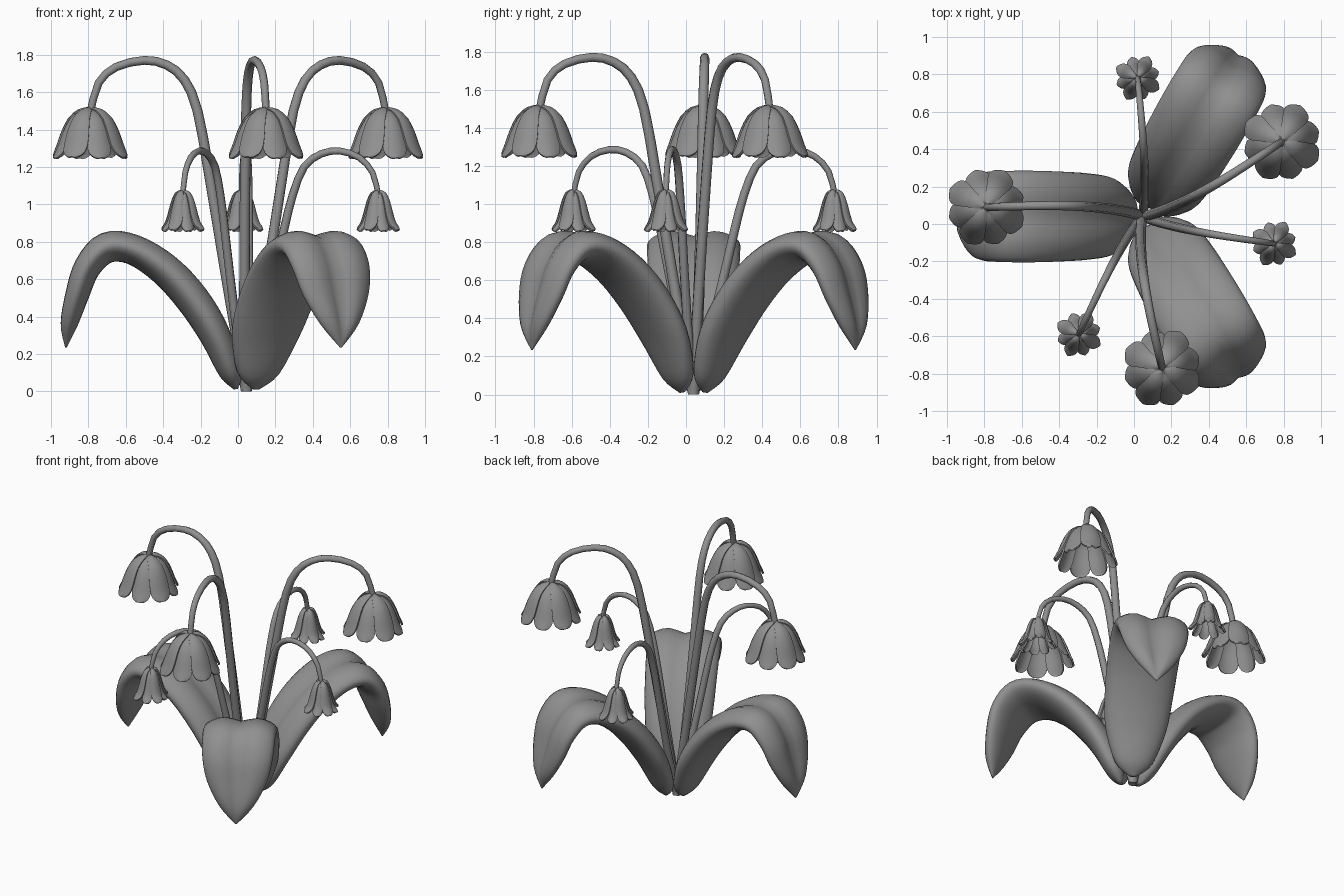
import bpy, math
from mathutils import Vector

if "Cube" in bpy.data.objects:
    bpy.data.objects.remove(bpy.data.objects["Cube"])

GREY = bpy.data.materials.new("dark_grey")
GREY.diffuse_color = (0.28, 0.28, 0.28, 1)
GREY.use_nodes = True
GREY.node_tree.nodes["Principled BSDF"].inputs["Base Color"].default_value = GREY.diffuse_color


def smooth_path(pts, n):
    """Catmull-Rom resampling of tuples of any length."""
    P = [pts[0]] + list(pts) + [pts[-1]]
    out = []
    for i in range(1, len(P) - 2):
        for k in range(n):
            t = k / n
            out.append([0.5 * (2 * b + (c - a) * t + (2 * a - 5 * b + 4 * c - d) * t * t
                               + (3 * b - a - 3 * c + d) * t ** 3)
                        for a, b, c, d in zip(P[i - 1], P[i], P[i + 1], P[i + 2])])
    return out + [list(pts[-1])]


def make_mesh(name, verts, faces, angle=50):
    me = bpy.data.meshes.new(name)
    me.from_pydata(verts, [], faces)
    me.materials.append(GREY)
    ob = bpy.data.objects.new(name, me)
    bpy.context.collection.objects.link(ob)
    bpy.ops.object.select_all(action='DESELECT')
    ob.select_set(True)
    bpy.context.view_layer.objects.active = ob
    bpy.ops.object.mode_set(mode='EDIT')
    bpy.ops.mesh.select_all(action='SELECT')
    bpy.ops.mesh.normals_make_consistent(inside=False)
    bpy.ops.object.mode_set(mode='OBJECT')
    bpy.ops.object.shade_smooth_by_angle(angle=math.radians(angle))


def skin(rings):
    """Join closed rings of equal length into a capped body."""
    n = len(rings[0])
    faces = [(i * n + j, i * n + (j + 1) % n, (i + 1) * n + (j + 1) % n, (i + 1) * n + j)
             for i in range(len(rings) - 1) for j in range(n)]
    faces += [tuple(range(n)), tuple(range((len(rings) - 1) * n, len(rings) * n))]
    return [p for r in rings for p in r], faces


def frames(path):
    """Tangent (radial, height) along a sampled path."""
    for i, p in enumerate(path):
        a, b = path[max(i - 1, 0)], path[min(i + 1, len(path) - 1)]
        yield p, Vector((b[0] - a[0], b[1] - a[1])).normalized()


# Leaves: thick arching blades; points are (reach, height, half width, half thickness, groove)
LEAF = [(0.07, 0.012, 0.022, 0.012, 0.3), (0.095, 0.1, 0.125, 0.065, 0.35), (0.18, 0.31, 0.205, 0.09, 0.4),
        (0.30, 0.50, 0.23, 0.098, 0.4), (0.45, 0.66, 0.24, 0.095, 0.4), (0.62, 0.765, 0.245, 0.088, 0.4),
        (0.765, 0.775, 0.243, 0.09, 0.5), (0.87, 0.67, 0.235, 0.08, 0.6), (0.925, 0.52, 0.2, 0.07, 0.6),
        (0.967, 0.36, 0.115, 0.05, 0.5), (0.98, 0.235, 0.006, 0.004, 0)]


def leaf(name, deg):
    d = Vector((math.cos(math.radians(deg)), math.sin(math.radians(deg)), 0))
    side = Vector((-d.y, d.x, 0))
    base = Vector((0.06, 0.04, 0))
    rings = []
    for (r, z, hw, th, groove), t in frames(smooth_path(LEAF, 4)):
        up = d * -t.y + Vector((0, 0, t.x))
        ring = []
        for k in range(28):
            a = 2 * math.pi * k / 28
            u, v = math.cos(a), math.sin(a)
            if v > 0:  # midrib groove on the upper face
                v -= groove * max(0, 1 - abs(u) / 0.5)
            p = base + d * r + Vector((0, 0, z)) + side * (u * hw) + up * (v * th)
            p.z = max(p.z, 0)
            ring.append(p)
        rings.append(ring)
    make_mesh(name, *skin(rings))


for i, deg in enumerate((180, 60, -60)):
    leaf(f"leaf_{i + 1}", deg)

# Stems: (reach, height) hooks, scaled in reach so they end at the flower
BIG_STEM = [(0, 0.005), (0.09, 0.5), (0.2, 1.15), (0.265, 1.5), (0.335, 1.665), (0.43, 1.745),
            (0.55, 1.77), (0.70, 1.735), (0.795, 1.65), (0.84, 1.49)]
SMALL_STEM = [(0, 0.005), (0.1, 0.4), (0.2, 0.85), (0.25, 1.05), (0.31, 1.2), (0.4, 1.27),
              (0.5, 1.285), (0.6, 1.25), (0.67, 1.17), (0.7, 1.05)]
CROWN = Vector((0.045, 0.04, 0))


def stem(name, profile, target, r0, r1, bow):
    d = Vector((target[0], target[1], 0)) - CROWN
    length = d.length
    k = length / profile[-1][0]
    d.normalize()
    side = Vector((-d.y, d.x, 0))
    path = [(r * k, z) for r, z in smooth_path(profile, 2)]
    rings = []
    for i, (p, t) in enumerate(frames(path)):
        rad = r0 + (r1 - r0) * i / (len(path) - 1)
        up = d * -t.y + Vector((0, 0, t.x))
        f = max(p[0] / length, 0)
        sway = side * (-bow * math.sin(math.pi * min(f, 1) ** 0.7))
        ring = []
        for j in range(8):
            a = math.pi * j / 4
            q = CROWN + d * p[0] + sway + Vector((0, 0, p[1]))
            q += (side * math.cos(a) + up * math.sin(a)) * rad
            q.z = max(q.z, 0)
            ring.append(q)
        rings.append(ring)
    make_mesh(name, *skin(rings))


# Flowers: nodding bells of eight overlapping petals; points are (radius, height, half width)
BIG_BELL = [(0.012, 1.508, 0.012), (0.062, 1.498, 0.036), (0.113, 1.456, 0.052), (0.15, 1.385, 0.066),
            (0.174, 1.32, 0.071), (0.192, 1.28, 0.064), (0.203, 1.258, 0.042), (0.207, 1.25, 0.018)]
SMALL_BELL = [(0.01, 1.065, 0.01), (0.035, 1.055, 0.02), (0.056, 1.01, 0.029), (0.071, 0.955, 0.036),
              (0.087, 0.905, 0.038), (0.104, 0.88, 0.034), (0.115, 0.866, 0.022), (0.118, 0.861, 0.01)]


def flower(name, profile, target):
    path = smooth_path(profile, 2)
    n, m, th = 8, 7, 0.011
    verts, faces = [], []
    for k in range(n):
        rings = []
        lift = 0.007 if k % 2 else -0.006
        for (r, z, hw), t in frames(path):
            nrm = Vector((-t.y, t.x))
            rows = []
            for off in (th / 2, -th / 2):
                row = []
                for j in range(m):
                    s = -1 + 2 * j / (m - 1)
                    ang = 2 * math.pi * k / n + 0.3 + s * hw / max(r, 0.02)
                    o = off + lift - 0.008 * s * s
                    rr = max(r + nrm.x * o, 0.002)
                    row.append(Vector((target[0] + rr * math.cos(ang),
                                       target[1] + rr * math.sin(ang), z + nrm.y * o)))
                rows.append(row)
            rings.append(rows[0] + rows[1][::-1])
        v, f = skin(rings)
        faces += [tuple(i + len(verts) for i in q) for q in f]
        verts += v
    make_mesh(name, verts, faces)


for i, c in enumerate([(-0.79, 0.09), (0.79, 0.44), (0.15, -0.77)]):
    stem(f"tall_stem_{i + 1}", BIG_STEM, c, 0.03, 0.02, 0.035)
    flower(f"large_flower_{i + 1}", BIG_BELL, c)

for i, c in enumerate([(0.02, 0.78), (0.75, -0.105), (-0.295, -0.59)]):
    stem(f"short_stem_{i + 1}", SMALL_STEM, c, 0.026, 0.015, 0.02)
    flower(f"small_flower_{i + 1}", SMALL_BELL, c)
